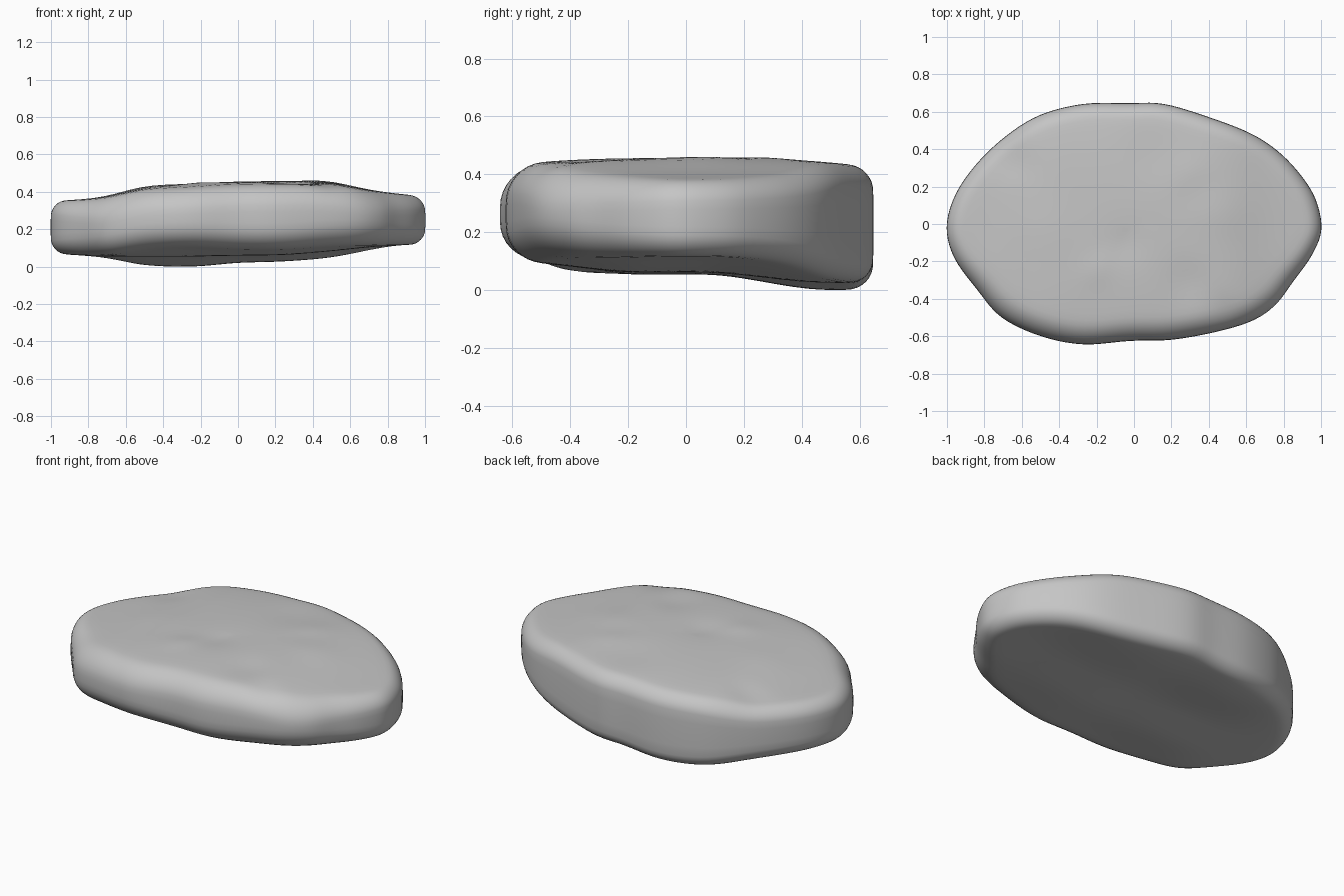
import bpy, bmesh, math
from mathutils import Vector

cube = bpy.data.objects.get("Cube")
if cube:
    bpy.data.objects.remove(cube, do_unlink=True)

# Stone plan outline, counter-clockwise from the left end
OUTLINE = [(1.003, -.03), (.973, .13), (.89, .265), (.77, .39), (.62, .487), (.4, .572),
           (.16, .643), (-.03, .646), (-.27, .643), (-.5, .585), (-.68, .475),
           (-.84, .325), (-.957, .155), (-1.003, -.02), (-.96, -.185), (-.84, -.35),
           (-.71, -.5), (-.5, -.6), (-.27, -.645), (-.02, -.625), (.2, -.62),
           (.45, -.575), (.64, -.515), (.76, -.43), (.85, -.31), (.95, -.17)]
# Heights along x, from the right end to the left end
TOP = [.355, .37, .425, .445, .457, .458, .45, .405, .38]
BOTTOM_BACK = [.07, .05, .01, .002, .022, .03, .05, .09, .12]
BOTTOM_FRONT = [.07, .065, .10, .11, .10, .10, .12, .13, .12]
# Shallow dents and swells on the top: x, y, width, height
BUMPS = [(-.65, .33, .09, -.012), (.48, -.47, .08, -.012), (.45, .05, .13, .008),
         (-.05, -.1, .1, -.009), (-.2, -.25, .08, .007), (.3, -.32, .12, -.011),
         (.1, .38, .15, -.008), (-.5, -.02, .15, .006), (.3, .28, .09, .006)]


def spline(a, b, c, d, t):
    return b + (c - a) * (t / 2) + (a * 2 - b * 5 + c * 4 - d) * (t * t / 2) \
        + (b * 3 - a - c * 3 + d) * (t ** 3 / 2)


def smoothstep(low, high, v):
    t = min(max((v - low) / (high - low), 0), 1)
    return t * t * (3 - 2 * t)


def height(table, x):
    f = min(max((x + 1) * 4, 0), 7.999)
    i = int(f)
    pick = [table[min(max(i + k, 0), 8)] for k in (-1, 0, 1, 2)]
    return spline(*pick, f - i)


def top_z(x, y):
    z = height(TOP, x) - .03 * abs(y / .64) ** 3
    return z + sum(h * math.exp(-((x - a) ** 2 + (y - b) ** 2) / w ** 2)
                   for a, b, w, h in BUMPS)


def bottom_z(x, y):
    # The underside steps down from the front to a belly at the back
    t = .5 * smoothstep(-.6, -.15, y) + .5 * smoothstep(.05, .5, y)
    return height(BOTTOM_FRONT, x) * (1 - t) + height(BOTTOM_BACK, x) * t


# Smooth outline and its inward normals
points = [Vector(p) for p in OUTLINE]
n = len(points)
STEPS = 5
rim = [spline(*[points[(i + k) % n] for k in (-1, 0, 1, 2)], s / STEPS)
       for i in range(n) for s in range(STEPS)]
count = len(rim)
inward = []
for i in range(count):
    along = rim[(i + 4) % count] - rim[i - 4]
    inward.append(Vector((-along.y, along.x)).normalized())
# The rim is rounder along the front than at the back
radius = [.125 - .04 * smoothstep(-.55, 0, p.y) for p in rim]

# Rings run from the top centre, over the rounded rim, to the bottom centre:
# scale, inset and drop as parts of the radius, upper or lower surface
CORNER, RINGS = 8, 14
rings = [(k / RINGS, 1, 0, True) for k in range(1, RINGS)]
arc = [math.pi / 2 * k / CORNER for k in range(CORNER + 1)]
rings += [(1, 1 - math.sin(a), 1 - math.cos(a), True) for a in arc]
rings += [(1, 1 - math.sin(a), 1 - math.cos(a), False) for a in reversed(arc)]
rings += [(k / RINGS, 1, 0, False) for k in range(RINGS - 1, 0, -1)]

bm = bmesh.new()
loops = []
for scale, inset, drop, upper in rings:
    loop = []
    for p, nrm, r in zip(rim, inward, radius):
        q = (p + nrm * inset * r) * scale
        z = top_z(q.x, q.y) - drop * r if upper else bottom_z(q.x, q.y) + drop * r
        loop.append(bm.verts.new((q.x, q.y, z)))
    loops.append(loop)
for a, b in zip(loops, loops[1:]):
    for i in range(count):
        j = (i + 1) % count
        bm.faces.new((a[i], b[i], b[j], a[j]))
for loop, z in ((loops[0], top_z(0, 0)), (loops[-1], bottom_z(0, 0))):
    centre = bm.verts.new((0, 0, z))
    for i in range(count):
        bm.faces.new((centre, loop[i], loop[(i + 1) % count]))

# Soften the surface and rest it on the floor
for _ in range(2):
    bmesh.ops.smooth_vert(bm, verts=bm.verts, factor=.5,
                          use_axis_x=True, use_axis_y=True, use_axis_z=True)
bmesh.ops.recalc_face_normals(bm, faces=bm.faces)
floor = min(v.co.z for v in bm.verts)
bmesh.ops.translate(bm, verts=bm.verts, vec=(0, 0, -floor))
mesh = bpy.data.meshes.new("flat_stone")
bm.to_mesh(mesh)
bm.free()
mesh.shade_smooth()
stone = bpy.data.objects.new("flat_stone", mesh)
bpy.context.collection.objects.link(stone)

# Plain grey
GREY = (.56, .56, .56, 1)
grey = bpy.data.materials.new("stone_grey")
grey.use_nodes = True
grey.diffuse_color = GREY
grey.node_tree.nodes["Principled BSDF"].inputs["Base Color"].default_value = GREY
mesh.materials.append(grey)
